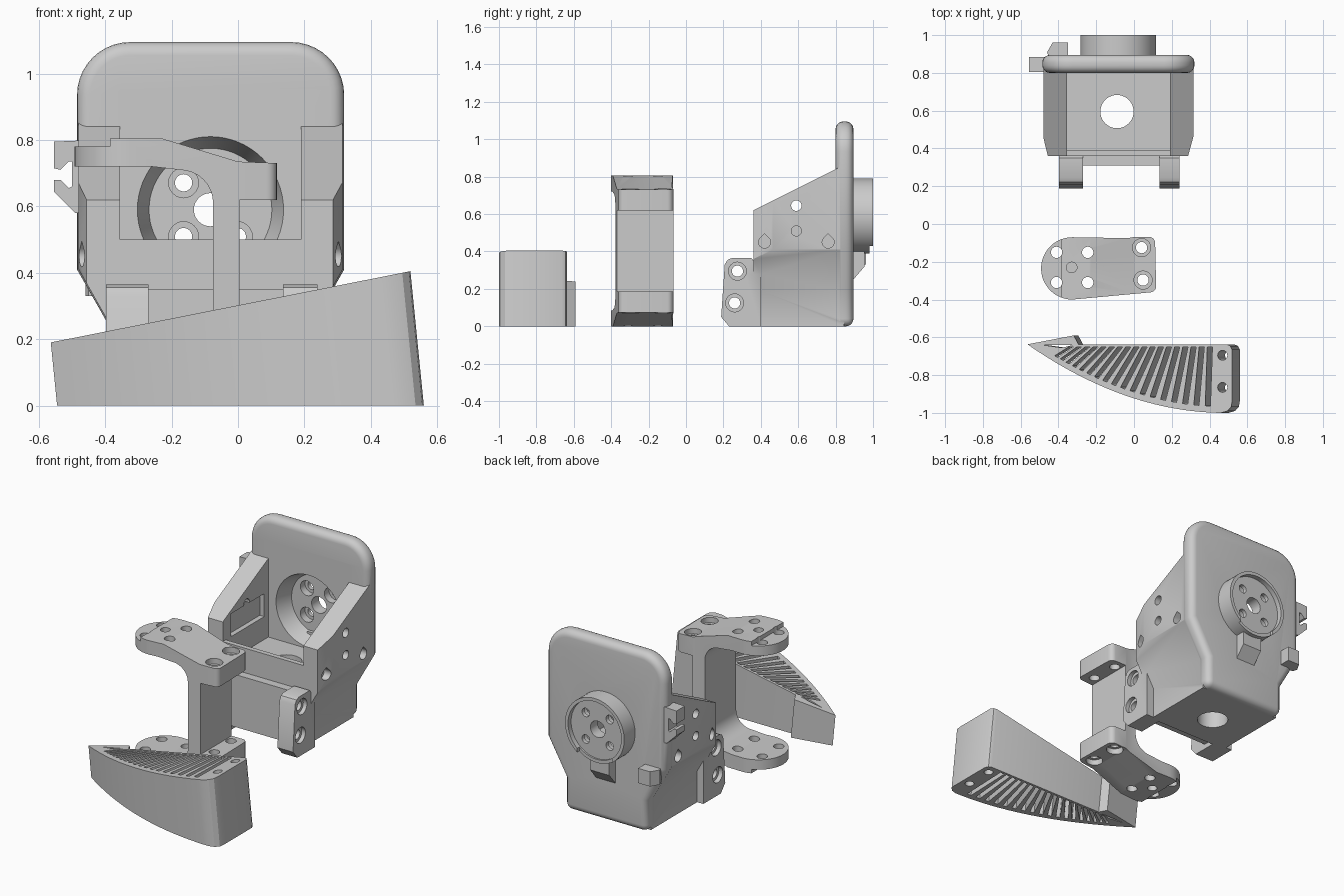
import bpy, bmesh, math
from math import cos, sin, pi, tan, radians

if "Cube" in bpy.data.objects:
    bpy.data.objects.remove(bpy.data.objects["Cube"])


def prism(name, pts, axis, a, b, pts2=None):
    """Extrude a 2D outline along an axis from a to b (pts2: other end outline)."""
    put = {'x': lambda u, v, w: (w, u, v),
           'y': lambda u, v, w: (u, w, v),
           'z': lambda u, v, w: (u, v, w)}[axis]
    bm = bmesh.new()
    lo = [bm.verts.new(put(u, v, a)) for u, v in pts]
    hi = [bm.verts.new(put(u, v, b)) for u, v in (pts2 or pts)]
    bm.faces.new(lo)
    bm.faces.new(hi[::-1])
    n = len(lo)
    for i in range(n):
        bm.faces.new((lo[i], hi[i], hi[(i + 1) % n], lo[(i + 1) % n]))
    bmesh.ops.recalc_face_normals(bm, faces=bm.faces)
    me = bpy.data.meshes.new(name)
    bm.to_mesh(me)
    bm.free()
    ob = bpy.data.objects.new(name, me)
    bpy.context.collection.objects.link(ob)
    return ob


def circle(u, v, r, n=40):
    return [(u + r * cos(2 * pi * i / n), v + r * sin(2 * pi * i / n)) for i in range(n)]


def rect(u0, u1, v0, v1):
    return [(u0, v0), (u1, v0), (u1, v1), (u0, v1)]


def arc(u, v, r, d0, d1, n=10):
    return [(u + r * cos(radians(d0 + (d1 - d0) * i / n)),
             v + r * sin(radians(d0 + (d1 - d0) * i / n))) for i in range(n + 1)]


def bake(ob):
    dg = bpy.context.evaluated_depsgraph_get()
    me = bpy.data.meshes.new_from_object(ob.evaluated_get(dg))
    ob.modifiers.clear()
    ob.data = me


def combine(ob, other, op='DIFFERENCE'):
    m = ob.modifiers.new('b', 'BOOLEAN')
    m.operation, m.object, m.solver = op, other, 'EXACT'
    bake(ob)
    bpy.data.objects.remove(other)


def cut(ob, pts, axis, a, b, pts2=None):
    combine(ob, prism('cutter', pts, axis, a, b, pts2))


def add(ob, pts, axis, a, b):
    combine(ob, prism('piece', pts, axis, a, b), 'UNION')


def finish(ob):
    bpy.ops.object.select_all(action='DESELECT')
    ob.select_set(True)
    bpy.context.view_layer.objects.active = ob
    bpy.ops.object.shade_smooth_by_angle(angle=radians(30))


# ---------- curved grille wedge ----------
def bow(x):
    return -1.0 + 0.363 * ((0.52 - x) / 1.065) ** 2


def shear(ob, sloped):
    for v in ob.data.vertices:
        if v.co.z > 0.01 and sloped:
            v.co.z = (0.302 + 0.198 * v.co.x) / 1.02
        v.co.x -= 0.1 * v.co.z


outline = [(-0.545 + 1.045 * i / 32, bow(-0.545 + 1.045 * i / 32)) for i in range(33)]
outline += [(0.535, -0.99), (0.555, -0.968), (0.56, -0.94), (0.56, -0.665),
            (0.55, -0.645), (0.53, -0.637), (-0.27, -0.637), (-0.295, -0.59)]
wedge = prism('grille_wedge', outline, 'z', 0, 1)
shear(wedge, True)


def wedge_cut(pts):
    c = prism('cutter', pts, 'z', -0.1, 0.6)
    shear(c, False)
    combine(wedge, c)


def slot_end(x, slope):
    d = 0.0
    while -0.652 - d > bow(x - slope * d) + 0.035 and d < 0.4:
        d += 0.002
    return (x - slope * d, -0.652 - d)


for i in range(18):
    x = -0.31 + i * 0.0441
    s = tan(radians(2 + 75 * (0.44 - x)))
    l, r = x - 0.014, x + 0.014
    wedge_cut([(l, -0.652), slot_end(l, s), slot_end(r, s), (r, -0.652)])
wedge_cut([(-0.46, -0.641), (-0.36, -0.655), (-0.30, -0.641)])
for y in (-0.695, -0.865):
    wedge_cut(circle(0.508, y, 0.026, 24))
finish(wedge)

# ---------- C-shaped bracket: side profile intersected with top outline ----------
half = [(-0.075, 0.60)] + arc(-0.175, 0.61, 0.10, 0, 90, 8)
half += [(-0.26, 0.72), (-0.52, 0.72), (-0.52, 0.78), (-0.385, 0.78), (-0.385, 0.805),
         (-0.23, 0.805), (0.0, 0.735), (0.13, 0.73), (0.13, 0.62), (0.005, 0.62)]
bracket = prism('c_bracket', half + [(x, 0.805 - z) for x, z in reversed(half)], 'y', -0.45, 0)
plan = arc(-0.327, -0.235, 0.165, 90, 270, 24) + [(0.0, -0.37)]
plan += arc(0.085, -0.33, 0.032, -90, 0, 5) + arc(0.08, -0.10, 0.032, 0, 90, 5) + [(0.0, -0.068), (-0.03, -0.075)]
combine(bracket, prism('plan', plan, 'z', -0.2, 1), 'INTERSECT')
for x in (-0.41, -0.245):
    for y in (-0.15, -0.31):
        cut(bracket, circle(x, y, 0.03, 24), 'z', -0.1, 1)
for x, y in ((0.04, -0.125), (0.048, -0.297)):
    cut(bracket, circle(x, y, 0.03, 24), 'z', -0.1, 1)
    for a, b in ((0.70, 0.9), (-0.1, 0.105)):
        cut(bracket, circle(x, y, 0.048, 24), 'z', a, b)
for a, b in ((0.77, 0.9), (-0.1, 0.035)):
    cut(bracket, circle(-0.33, -0.23, 0.028, 24), 'z', a, b)
finish(bracket)

# ---------- housing: back plate with rounded rim ----------
CX, CZ = -0.083, 0.59
shape = [(-0.36, 0), (0.195, 0), (0.195, 0.19), (0.32, 0.41)]
shape += arc(0.16, 0.935, 0.16, 0, 90) + arc(-0.325, 0.935, 0.16, 90, 180)
shape += [(-0.485, 0.41), (-0.36, 0.19)]
housing = prism('housing', shape, 'y', 0.80, 0.895)
bv = housing.modifiers.new('rim', 'BEVEL')
bv.width, bv.segments, bv.limit_method, bv.angle_limit = 0.04, 5, 'ANGLE', radians(60)
bake(housing)

# body block: front, side and top outlines intersected, then hollowed
body = prism('body', [(-0.355, 0), (0.19, 0), (0.19, 0.19), (0.315, 0.41), (0.315, 0.9),
                      (-0.48, 0.9), (-0.48, 0.41), (-0.355, 0.19)], 'y', 0.3, 0.845)
combine(body, prism('side', [(0.38, -0.1), (0.9, -0.1), (0.9, 0.89), (0.36, 0.62),
                             (0.36, 0.26), (0.38, 0.1)], 'x', -1, 1), 'INTERSECT')
combine(body, prism('top', [(-0.455, 0.355), (0.285, 0.355), (0.33, 0.52), (0.33, 0.9),
                            (-0.495, 0.9), (-0.495, 0.52)], 'z', -0.1, 1), 'INTERSECT')
combine(housing, body, 'UNION')
cut(housing, rect(-0.355, 0.19, 0.39, 0.80), 'z', 0.36, 0.95)
cut(housing, rect(-0.355, 0.19, 0.30, 0.45), 'z', 0.50, 0.95)
cut(housing, rect(-0.385, 0.0, 0.44, 0.76), 'z', 0.50, 0.64)
cut(housing, rect(0.0, 0.205, 0.44, 0.72), 'z', 0.50, 0.66)

# round boss on the back, recess in front
add(housing, circle(CX, CZ, 0.2, 64), 'y', 0.85, 1.0)
cut(housing, circle(CX, CZ, 0.18, 64), 'y', 0.97, 1.1)
cut(housing, rect(-0.2, 0.035, 0.3, 0.52), 'y', 0.98, 1.1)
cut(housing, circle(CX, CZ, 0.222, 64), 'y', 0.795, 0.90, circle(CX, CZ, 0.185, 64))
cut(housing, circle(CX, CZ, 0.05, 32), 'y', 0.7, 1.1)
for sx in (-1, 1):
    for sz in (-1, 1):
        c = (CX + sx * 0.081, CZ + sz * 0.081)
        cut(housing, circle(*c, 0.045, 24), 'y', 0.7, 0.945)
        cut(housing, circle(*c, 0.026, 24), 'y', 0.7, 1.1)

# supports and clips on the back and left edge
add(housing, [(0.88, 0.25), (0.895, 0.25), (0.955, 0.32), (0.955, 0.42), (0.88, 0.42)], 'x', -0.15, -0.02)
add(housing, [(-0.45, 0.88), (-0.35, 0.88), (-0.35, 0.962), (-0.43, 0.962), (-0.46, 0.91)], 'z', 0.33, 0.42)
add(housing, [(-0.44, 0.80), (-0.555, 0.795), (-0.555, 0.715), (-0.535, 0.71), (-0.51, 0.735),
              (-0.50, 0.735), (-0.50, 0.66), (-0.51, 0.655), (-0.535, 0.68), (-0.555, 0.68),
              (-0.555, 0.645), (-0.49, 0.58), (-0.44, 0.58)], 'y', 0.805, 0.885)

# front lugs with cross holes, and the bridge between them
lug = [(0.23, 0), (0.40, 0), (0.40, 0.30), (0.35, 0.365), (0.245, 0.365), (0.222, 0.355),
       (0.207, 0.33), (0.188, 0.05)]
for x0, x1 in ((-0.397, -0.27), (0.135, 0.24)):
    add(housing, lug, 'x', x0, x1)
add(housing, rect(-0.28, 0.145, 0.31, 0.385), 'z', 0.03, 0.35)
for y, z in ((0.275, 0.295), (0.26, 0.125)):
    cut(housing, circle(y, z, 0.03, 24), 'x', -0.6, 0.6)
    for a, b in ((-0.6, -0.37), (0.215, 0.6)):
        cut(housing, circle(y, z, 0.048, 24), 'x', a, b)

# side wall holes and floor hole
cut(housing, circle(0.59, 0.645, 0.028, 24), 'x', -0.6, 0.6)
for y, z in ((0.59, 0.51), (0.42, 0.45), (0.76, 0.45)):
    tear = arc(y, z, 0.032, 135, 405, 18) + [(y, z + 0.045)]
    pts = circle(y, z, 0.027, 24) if z > 0.5 else tear
    for a, b in ((-0.6, -0.43), (0.265, 0.6)):
        cut(housing, pts, 'x', a, b)
cut(housing, circle(-0.09, 0.595, 0.088, 40), 'z', -0.1, 0.5)
finish(housing)
